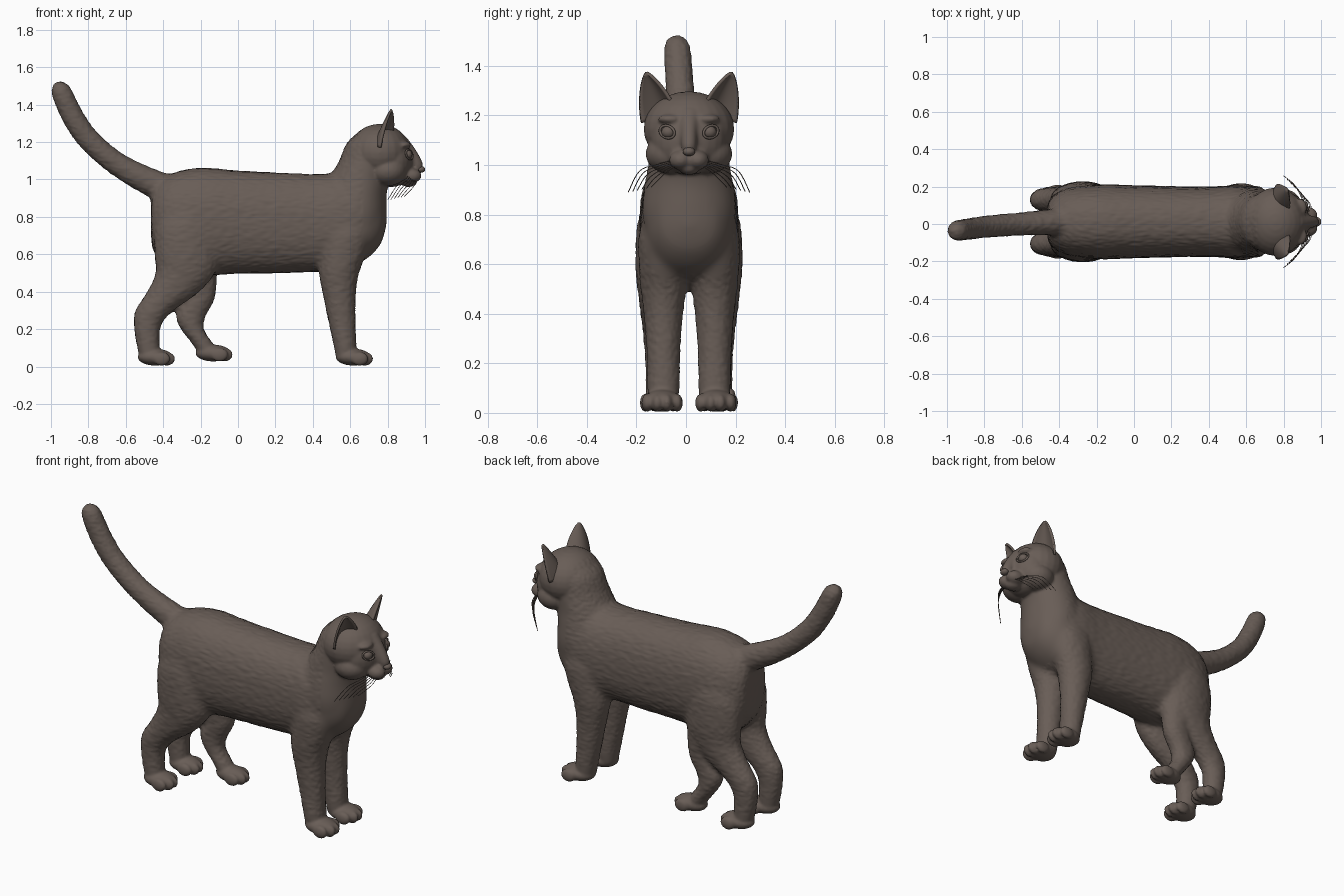
import bpy, bmesh, math
from mathutils import Vector, noise

if "Cube" in bpy.data.objects:
    bpy.data.objects.remove(bpy.data.objects["Cube"])

YC = 0.012  # the animal's centre plane
fur = bpy.data.materials.new("grey brown fur")
fur.diffuse_color = (0.14, 0.11, 0.094, 1)
fur.use_nodes = True
fur.node_tree.nodes["Principled BSDF"].inputs["Base Color"].default_value = fur.diffuse_color


def add_object(name, data):
    ob = bpy.data.objects.new(name, data)
    bpy.context.collection.objects.link(ob)
    data.materials.clear()
    data.materials.append(fur)
    if hasattr(data, "polygons"):
        data.polygons.foreach_set("use_smooth", [True] * len(data.polygons))
    return ob


def from_bmesh(name, bm):
    bmesh.ops.recalc_face_normals(bm, faces=bm.faces)
    me = bpy.data.meshes.new(name)
    bm.to_mesh(me)
    bm.free()
    return add_object(name, me)


def spline(pts, n=5):
    """Catmull-Rom through tuples."""
    P = [Vector(p) for p in pts]
    P = [P[0]] + P + [P[-1]]
    out = []
    for i in range(1, len(P) - 2):
        a, b, c, d = P[i - 1:i + 3]
        for k in range(n):
            t = k / n
            out.append(0.5 * (2 * b + (c - a) * t + (2 * a - 5 * b + 4 * c - d) * t * t
                              + (3 * b - a - 3 * c + d) * t ** 3))
    return out + [P[-2]]


def loft(bm, rings):
    """Closed skin over rings of points."""
    R = [[bm.verts.new(p) for p in ring] for ring in rings]
    bm.faces.new(R[0])
    bm.faces.new(R[-1])
    for r, q in zip(R, R[1:]):
        for k in range(len(r)):
            m = (k + 1) % len(r)
            bm.faces.new((r[k], r[m], q[m], q[k]))


def tube(bm, pts, axis=None, e=2.0, seg=28):
    """Loft of rings (x, y, z, radius in the side plane, radius in y)."""
    S = spline(pts)
    rings = []
    for i, p in enumerate(S):
        c = Vector(p[:3])
        t = Vector(axis) if axis else Vector(S[min(i + 1, len(S) - 1)][:3]) - Vector(S[max(i - 1, 0)][:3])
        n = t.cross(Vector((0, 1, 0))).normalized()
        ring = []
        for k in range(seg):
            a = 2 * math.pi * k / seg
            u, v = (math.copysign(abs(f) ** (2 / e), f) for f in (math.cos(a), math.sin(a)))
            ring.append(c + n * (max(p[3], .004) * u) + Vector((0, max(p[4], .004) * v, 0)))
        rings.append(ring)
    loft(bm, rings)


def ball(bm, c, r, seg=24, rows=14):
    rings = []
    for j in range(rows + 1):
        h = math.pi * (j + .15) / (rows + .3)
        rings.append([(c[0] + r[0] * math.sin(h) * math.cos(2 * math.pi * k / seg),
                       c[1] + r[1] * math.sin(h) * math.sin(2 * math.pi * k / seg),
                       c[2] + r[2] * math.cos(h)) for k in range(seg)])
    loft(bm, rings)


def leg(bm, y, rows):
    """Horizontal sections (z, x, half length, half width)."""
    tube(bm, [(x, y, z, a, b) for z, x, a, b in rows], axis=(0, 0, 1))


def paw(bm, front, y, w, lift=0.0):
    ball(bm, (front - .105, y, .05 + lift), (.095, w * .92, .045))
    for k, back in ((-1.5, .026), (-.5, 0), (.5, 0), (1.5, .026)):
        ball(bm, (front - .045 - back, y + k * w * .5, .041 + lift), (.046, w * .29, .037))


def fuse(name, bm, voxel, smooth):
    """Merge overlapping parts into one smooth skin."""
    ob = from_bmesh(name, bm)
    r = ob.modifiers.new("skin", 'REMESH')
    r.mode = 'VOXEL'
    r.voxel_size = voxel
    s = ob.modifiers.new("soften", 'SMOOTH')
    s.factor = .5
    s.iterations = smooth
    dg = bpy.context.evaluated_depsgraph_get()
    me = bpy.data.meshes.new_from_object(ob.evaluated_get(dg))
    bpy.data.objects.remove(ob)
    return me


# torso, neck, legs and tail
bm = bmesh.new()
tube(bm, [(x, YC, z, a, b) for x, z, a, b in (
    (-.465, .79, .07, .05), (-.45, .785, .17, .12), (-.36, .775, .255, .18), (-.2, .775, .288, .2),
    (0, .772, .276, .195), (.2, .768, .27, .19), (.4, .767, .262, .188), (.55, .77, .26, .195),
    (.68, .78, .21, .175), (.76, .79, .14, .12), (.79, .8, .06, .05))], axis=(1, 0, 0), e=2.3)
tube(bm, [(x, YC, z, a, b) for z, x, a, b in (
    (.56, .59, .06, .08), (.62, .61, .11, .14), (.72, .63, .156, .175), (.82, .635, .16, .19),
    (.92, .637, .158, .18), (1.0, .65, .163, .165), (1.1, .69, .15, .155), (1.2, .715, .13, .145),
    (1.27, .74, .07, .08))], axis=(0, 0, 1))
tube(bm, [(-.3, YC, .92, .08, .07), (-.43, .01, .968, .077, .07), (-.635, -.002, 1.075, .064, .062),
          (-.795, -.015, 1.21, .061, .06), (-.885, -.027, 1.34, .06, .058), (-.945, -.035, 1.47, .055, .055),
          (-.96, -.037, 1.51, .036, .036), (-.965, -.037, 1.527, .006, .006)])
for s in (-1, 1):
    leg(bm, YC + s * .103, ((.82, .57, .08, .06), (.72, .575, .135, .1), (.6, .56, .125, .1), (.5, .54, .107, .093),
                            (.4, .541, .091, .08), (.25, .555, .074, .069), (.1, .574, .061, .066), (.03, .58, .055, .06)))
    leg(bm, YC + s * .118, ((.86, -.27, .1, .06), (.75, -.275, .165, .092), (.6, -.275, .172, .098),
                            (.5, -.282, .16, .09), (.4, -.345, .142, .078), (.3, -.447, .104, .066),
                            (.22, -.484, .074, .06), (.12, -.481, .063, .058), (.03, -.468, .055, .056)))
# extra stepping hind leg
leg(bm, YC + .118, ((.62, -.21, .1, .07), (.48, -.2, .088, .07), (.36, -.208, .084, .063), (.27, -.252, .081, .058),
                    (.2, -.244, .062, .055), (.12, -.188, .058, .053), (.055, -.15, .05, .052)))
body = fuse("body_base", bm, .013, 10)

# paws, skull and face are added to the body before the final skin
bm = bmesh.new()
bm.from_mesh(body)
for s in (-1, 1):
    paw(bm, .722, YC + s * .108, .08)
    paw(bm, -.337, YC + s * .12, .075)
    ball(bm, (.8, YC + s * .075, 1.045), (.1, .1, .08))          # cheek
    ball(bm, (.925, YC + s * .034, 1.02), (.056, .046, .04))     # whisker pad
    ball(bm, (.885, YC + s * .075, 1.185), (.04, .05, .02))      # brow
paw(bm, -.028, YC + .118, .068, .022)
ball(bm, (.757, YC, 1.145), (.165, .183, .152))
ball(bm, (.825, YC, 1.1), (.112, .152, .14))
ball(bm, (.912, YC, .987), (.046, .042, .027))
tube(bm, [(.87, YC, 1.2, .04, .05), (.915, YC, 1.14, .04, .036), (.955, YC, 1.075, .035, .03),
          (.965, YC, 1.05, .02, .02)])
skin = fuse("body", bm, .0085, 3)

# fine hair relief, running along the body
coords = []
for co, no in [(v.co.copy(), v.normal.copy()) for v in skin.vertices]:
    if co.x < .66 and co.z > .12:
        co += no * (.0028 * noise.noise(Vector((co.x * 22, co.y * 75, co.z * 75))))
    coords.extend(co)
skin.vertices.foreach_set("co", coords)
skin.update()
add_object("body", skin)

# nose
bm = bmesh.new()
ball(bm, (.977, YC, 1.054), (.024, .025, .018))
from_bmesh("nose", bm)

for s, side in ((-1, "right"), (1, "left")):
    # eyeball and almond-shaped lids
    c = Vector((.905, YC + s * .082, 1.133))
    bm = bmesh.new()
    ball(bm, c, (.027, .029, .026))
    from_bmesh(side + "_eye", bm)
    n = Vector((.86, s * .5, .08)).normalized()
    across = Vector((0, 0, 1)).cross(n).normalized()
    up = n.cross(across)
    cu = bpy.data.curves.new(side + "_eyelid", 'CURVE')
    cu.dimensions = '3D'
    cu.bevel_depth = .0055
    cu.bevel_resolution = 2
    sp = cu.splines.new('POLY')
    sp.points.add(23)
    sp.use_cyclic_u = True
    for k in range(24):
        a = 2 * math.pi * k / 24
        tilt = .006 * s * math.cos(a)
        p = c + n * .012 + across * (.034 * math.cos(a)) + up * (.025 * math.sin(a) + tilt)
        sp.points[k].co = (*p, 1)
    add_object(side + "_eyelid", cu)

    # ear: a curved leaf opening forward and outward
    bm = bmesh.new()
    out, fwd = Vector((-.45, s * .89, 0)), Vector((.89, s * .45, 0))
    N = M = 14
    base, tip = Vector((.795, YC + s * .125, 1.2)), Vector((.822, YC + s * .172, 1.372))
    grid = []
    for j in range(M + 1):
        t = j / M
        w = .07 * (1 - t ** 1.7) ** .8 + .004
        row = []
        for i in range(N + 1):
            u = 2 * i / N - 1
            p = base.lerp(tip, t) + out * (u * w) - fwd * (.062 * (1 - u * u) * (1 - t) ** .8)
            p.z -= .03 * u * (1 - t)
            row.append(bm.verts.new(p))
        grid.append(row)
    for j in range(M):
        for i in range(N):
            bm.faces.new((grid[j][i], grid[j][i + 1], grid[j + 1][i + 1], grid[j + 1][i]))
    m = from_bmesh(side + "_ear", bm).modifiers.new("thickness", 'SOLIDIFY')
    m.thickness = .012
    m.offset = 0

    # whiskers
    cu = bpy.data.curves.new(side + "_whiskers", 'CURVE')
    cu.dimensions = '3D'
    cu.bevel_depth = .0018
    cu.bevel_resolution = 1
    for k in range(6):
        f, drop = .55 + .09 * k, .02 * (5 - k)
        path = spline([(.945 - .006 * k, .04, 1.005 + .004 * k), (.945 - .01 * k, .04 + .09 * f, 1.002 - .3 * drop),
                       (.915 - .012 * k, .04 + .16 * f, .975 - .4 * drop), (.89 - .018 * k, .04 + .205 * f, .89 + .2 * drop)])
        sp = cu.splines.new('POLY')
        sp.points.add(len(path) - 1)
        for i, q in enumerate(path):
            sp.points[i].co = (q[0], YC + s * q[1], q[2], 1)
    add_object(side + "_whiskers", cu)
